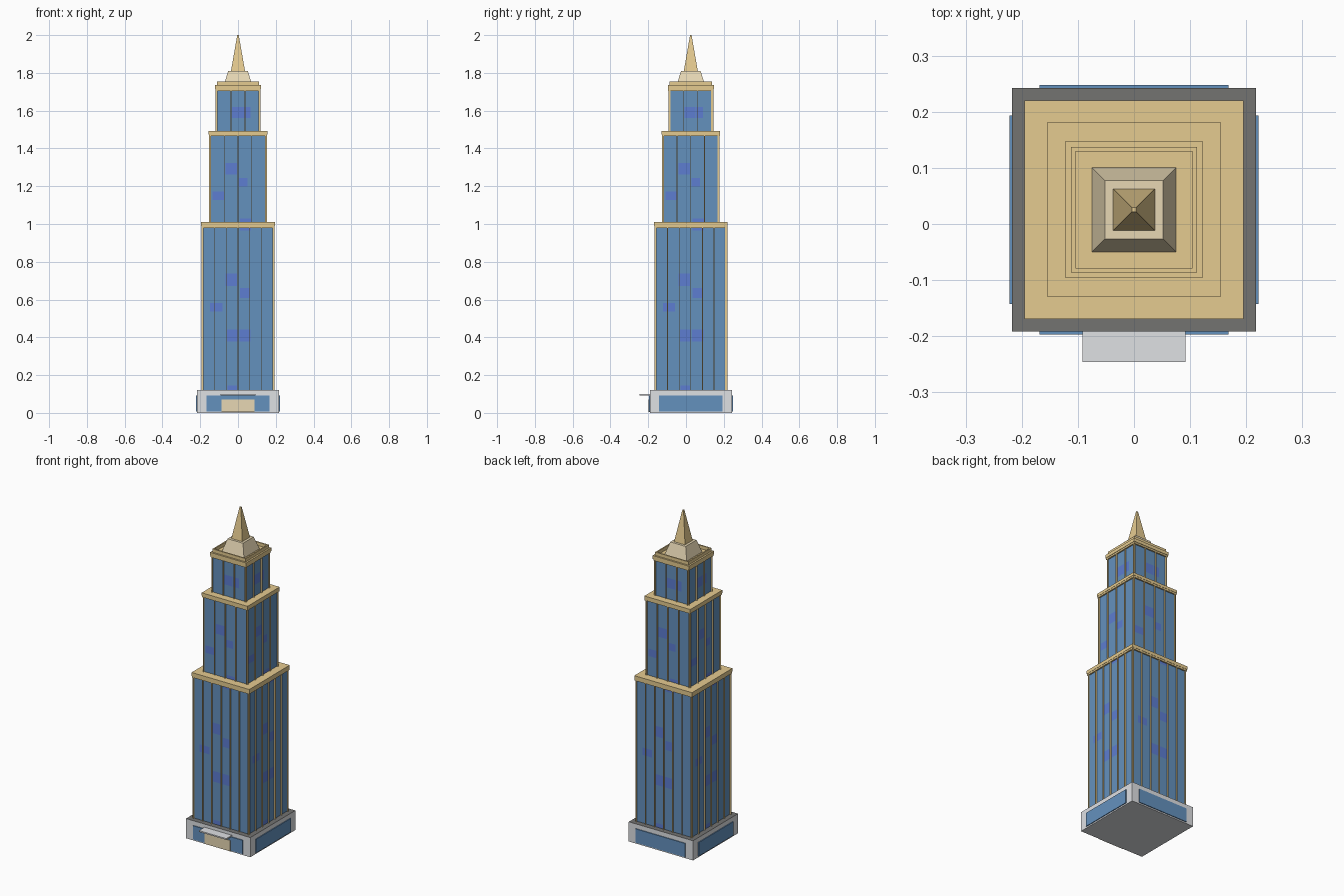
import bpy, bmesh
from math import pi
from mathutils import Matrix, Vector

if "Cube" in bpy.data.objects:
    bpy.data.objects.remove(bpy.data.objects["Cube"], do_unlink=True)

YC = 0.0255  # the tower axis sits behind the origin because of the canopy


def material(name, *srgb):
    lin = [((c / 255 + 0.055) / 1.055) ** 2.4 for c in srgb]
    m = bpy.data.materials.new(name)
    m.use_nodes = True
    m.diffuse_color = (*lin, 1)
    m.node_tree.nodes["Principled BSDF"].inputs["Base Color"].default_value = (*lin, 1)
    return m


GLASS = material("blue glass", 100, 145, 190)
LIT = material("violet window", 93, 125, 209)
GOLD = material("gold stone", 229, 203, 144)
CREAM = material("cream stone", 236, 220, 184)
GREY = material("light grey stone", 223, 225, 228)
DARK = material("dark grey slab", 115, 115, 113)


def add_box(bm, x0, x1, y0, y1, z0, z1):
    size = Matrix.Diagonal((x1 - x0, y1 - y0, z1 - z0, 1))
    mid = Vector((x0 + x1, y0 + y1, z0 + z1)) / 2
    bmesh.ops.create_cube(bm, size=1, matrix=Matrix.Translation(mid) @ size)


def finish(name, bm, *mats):
    mesh = bpy.data.meshes.new(name)
    bm.to_mesh(mesh)
    bm.free()
    for m in mats:
        mesh.materials.append(m)
    obj = bpy.data.objects.new(name, mesh)
    obj.location.y = YC
    bpy.context.collection.objects.link(obj)
    return obj


def block(name, half, z0, z1, mat):
    bm = bmesh.new()
    add_box(bm, -half, half, -half, half, z0, z1)
    return finish(name, bm, mat)


def four_sides(name, boxes, mat):
    """Boxes given for the front, repeated on all four sides."""
    bm = bmesh.new()
    for turn in range(4):
        start = len(bm.verts)
        for b in boxes:
            add_box(bm, *b)
        bm.verts.ensure_lookup_table()
        bmesh.ops.rotate(bm, verts=bm.verts[start:], cent=(0, 0, 0),
                         matrix=Matrix.Rotation(turn * pi / 2, 3, "Z"))
    return finish(name, bm, mat)


def frustum(name, low, high, z0, z1, mat):
    bm = bmesh.new()
    add_box(bm, -low, low, -low, low, z0, z1)
    for v in bm.verts:
        if v.co.z > (z0 + z1) / 2:
            v.co.x *= high / low
            v.co.y *= high / low
    return finish(name, bm, mat)


def glass_block(name, half, z0, z1, windows):
    """Glass shaft with the lit windows cut flush into each side."""
    bm = bmesh.new()
    add_box(bm, -half, half, -half, half, z0, z1)
    up = Vector((0, 0, 1))
    for turn in range(4):
        spin = Matrix.Rotation(turn * pi / 2, 3, "Z")
        out, along = spin @ Vector((0, -1, 0)), spin @ Vector((1, 0, 0))
        for x, z, w, h in windows:
            for axis, pos in ((along, x - w / 2), (along, x + w / 2),
                              (up, z - h / 2), (up, z + h / 2)):
                faces = [f for f in bm.faces if f.normal.dot(out) > 0.9]
                edges = {e for f in faces for e in f.edges}
                verts = {v for f in faces for v in f.verts}
                bmesh.ops.bisect_plane(bm, geom=[*faces, *edges, *verts],
                                       plane_co=axis * pos, plane_no=axis)
                bm.normal_update()
        for f in bm.faces:
            if f.normal.dot(out) > 0.9:
                c = f.calc_center_median()
                f.material_index = int(any(
                    abs(c.dot(along) - x) < w / 2 and abs(c.z - z) < h / 2
                    for x, z, w, h in windows))
    finish(name, bm, GLASS, LIT)


# Podium: pale walls and underside, dark roof
podium = block("podium", 0.217, 0, 0.12, GREY)
podium.data.materials.append(DARK)
for face in podium.data.polygons:
    face.material_index = int(face.normal.z > 0.5)
four_sides("podium_windows", [(-0.168, 0.168, -0.222, -0.21, 0.008, 0.092)], GLASS)

# Entrance
bm = bmesh.new()
add_box(bm, -0.087, 0.087, -0.225, -0.21, 0.004, 0.07)
finish("entrance_door", bm, CREAM)
bm = bmesh.new()
add_box(bm, -0.092, 0.092, -0.271, -0.21, 0.093, 0.101)
finish("entrance_canopy", bm, GREY)


def tier(name, half, z0, z1, cap_half, cap_top, panels, windows):
    glass_block(name + "_glass", half, z0, z1, windows)
    # Thin, deep vertical fins, including one at each corner
    out = half + 0.008
    step = 2 * half / panels
    xs = [-half + step * i for i in range(panels + 1)]
    four_sides(name + "_fins",
               [(x - 0.002, x + 0.002, -out, -half + 0.003, z0, z1) for x in xs], GOLD)
    # Frieze under the cornice
    block(name + "_frieze", out + 0.0005, z1 - 0.01, z1, GOLD)
    block(name + "_cornice", cap_half, z1, cap_top, GOLD)


tier("lower_tier", 0.185, 0.12, 0.99, 0.195, 1.01, 6,
     [(-0.035, 0.705, 0.06, 0.065), (0.035, 0.635, 0.05, 0.055),
      (-0.115, 0.558, 0.065, 0.045), (-0.03, 0.41, 0.055, 0.065),
      (0.037, 0.41, 0.06, 0.065), (-0.03, 0.133, 0.05, 0.024),
      (0.04, 0.975, 0.06, 0.02)])
tier("middle_tier", 0.145, 1.01, 1.475, 0.155, 1.492, 4,
     [(-0.035, 1.293, 0.06, 0.06), (0.027, 1.222, 0.045, 0.045),
      (-0.105, 1.15, 0.06, 0.045), (0.04, 1.02, 0.06, 0.02)])
tier("upper_tier", 0.111, 1.492, 1.715, 0.122, 1.735, 3,
     [(-0.005, 1.59, 0.055, 0.06), (0.045, 1.59, 0.04, 0.06)])

# Roof parapet around a sunken roof
four_sides("roof_parapet", [(-0.112, 0.104, -0.112, -0.104, 1.73, 1.755)], GOLD)

# Spire
frustum("spire_base", 0.075, 0.052, 1.735, 1.81, CREAM)
frustum("spire", 0.037, 0.004, 1.81, 2.0, GOLD)
